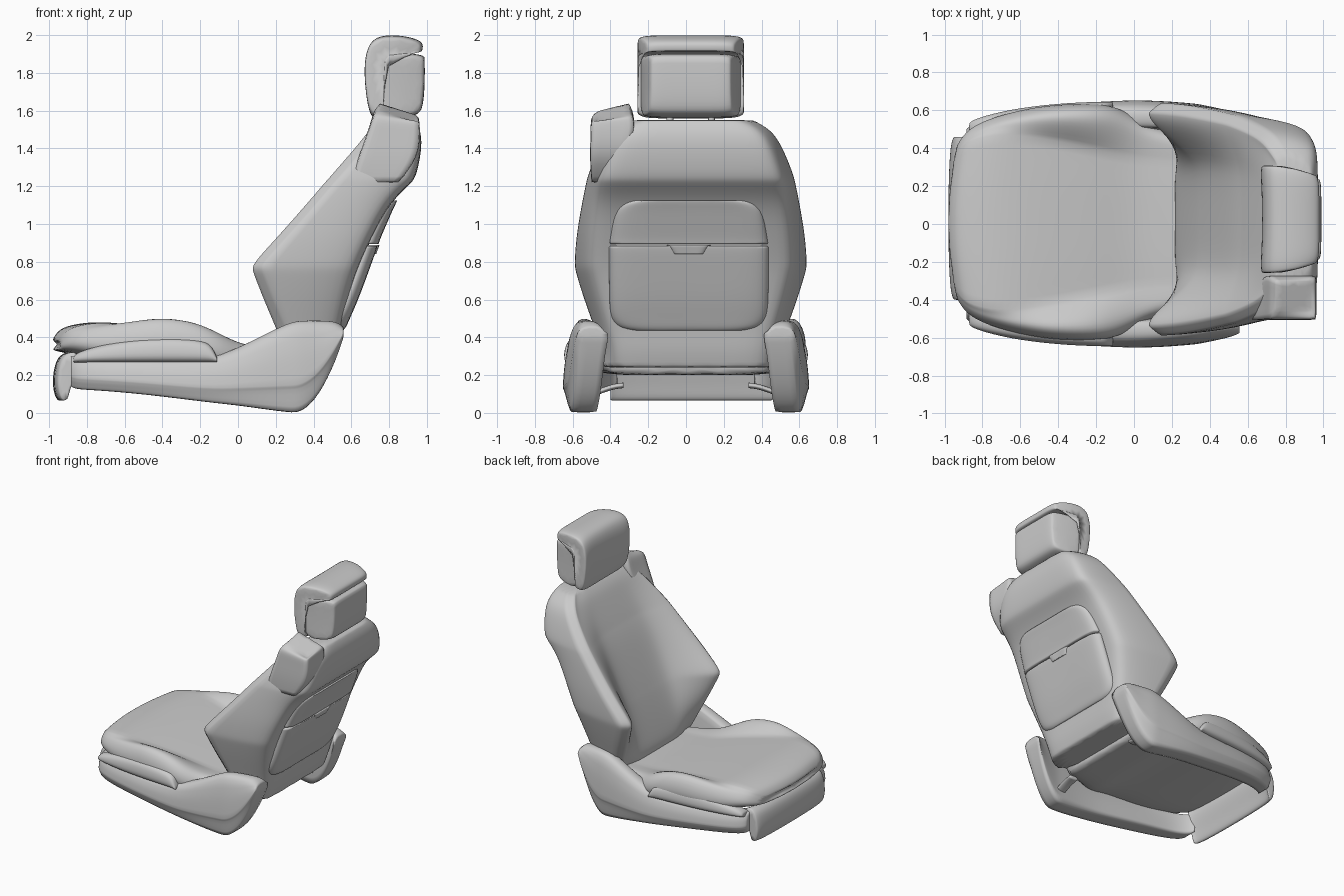
import bpy, bmesh
from mathutils import Vector

YC = 0.025  # the seat's own centre line


def loft(name, rows, rim=0.7, seams=(), level=2, sharp=0.65):
    """Skin closed rings of points, cap both ends and subdivide; seams are creased columns."""
    bm = bmesh.new()
    crease = bm.edges.layers.float.new('crease_edge')
    rings = [[bm.verts.new(p) for p in r] for r in rows]
    n = len(rings[0])
    for a, b in zip(rings, rings[1:]):
        for i in range(n):
            j = (i + 1) % n
            bm.faces.new((a[i], a[j], b[j], b[i]))
        for i in seams:
            bm.edges.get((a[i], b[i]))[crease] = sharp
    for r in (rings[0], rings[-1]):
        bm.faces.new(r)
        for i in range(n):
            bm.edges.get((r[i], r[(i + 1) % n]))[crease] = rim
    bmesh.ops.recalc_face_normals(bm, faces=bm.faces)
    for f in bm.faces:
        f.smooth = True
    me = bpy.data.meshes.new(name)
    bm.to_mesh(me)
    bm.free()
    ob = bpy.data.objects.new(name, me)
    bpy.context.collection.objects.link(ob)
    m = ob.modifiers.new("smooth", 'SUBSURF')
    m.levels = m.render_levels = level
    return ob


def both(half, yc=YC):
    """Half ring (first and last point on y=0) to a full symmetric ring."""
    full = half + [(x, -y, z) for x, y, z in half[-2:0:-1]]
    return [(x, y + yc, z) for x, y, z in full]


# Backrest: z, centre front x, bolster front x, half width, rear x
back = [(.24, .26, .31, .46, .50), (.30, .225, .27, .47, .52), (.36, .21, .235, .48, .535),
        (.45, .235, .20, .51, .55), (.60, .285, .135, .565, .585), (.73, .333, .085, .605, .625),
        (.77, .35, .07, .615, .64), (.82, .37, .105, .615, .66), (.95, .425, .225, .605, .72),
        (1.12, .50, .375, .575, .81), (1.215, .55, .455, .555, .915), (1.24, .565, .478, .55, .935),
        (1.30, .595, .53, .53, .955), (1.42, .66, .635, .48, .975), (1.50, .705, .695, .425, .965),
        (1.55, .755, .75, .33, .94)]
rows = []
for z, xc, xb, w, xr in back:
    half = [(xc, 0), (xc, .38 * w), (xc + .15 * (xb - xc), .55 * w), (xb + .01, .83 * w),
            (xb, .92 * w), (xb + .06, w), ((xb + xr) / 2, .97 * w), (xr - .05, .9 * w),
            (xr, .8 * w), (xr, .4 * w), (xr, 0)]
    rows.append(both([(x, y, z) for x, y in half]))
loft("backrest", rows, rim=.5, seams=(4, 5, 15, 16))


# Rear pocket and upper panel: z, half width, rear x
def rear_panel(name, data):
    rows = []
    for z, h, x in data:
        rows.append(both([(x, 0, z), (x + .003, .5 * h, z), (x, .88 * h, z), (x - .035, h, z),
                          (x - .1, h, z), (x - .1, 0, z)], .015))
    loft(name, rows, rim=.85)


rear_panel("rear_pocket", [(.437, .33, .555), (.452, .385, .57), (.50, .42, .59), (.60, .425, .635),
                           (.75, .427, .69), (.86, .427, .73), (.884, .427, .735)])
rear_panel("rear_upper_panel", [(.894, .425, .742), (.92, .422, .75), (1.0, .41, .785),
                                (1.07, .395, .815), (1.11, .36, .835), (1.125, .31, .84)])
rear_panel("pocket_pull", [(.842, .09, .73), (.85, .095, .733), (.89, .12, .747)])

# Cushion: x, centre z, bolster z, half width, bottom z, bolster seam y
seat = [(-.985, .385, .375, .40, .335, .33), (-.96, .435, .41, .47, .325, .40),
        (-.90, .465, .435, .525, .315, .44), (-.75, .487, .455, .575, .27, .47),
        (-.55, .466, .49, .615, .25, .455), (-.40, .44, .52, .635, .24, .43),
        (-.22, .405, .495, .638, .24, .39), (-.10, .375, .43, .625, .23, .36),
        (.0, .355, .375, .57, .2, .34), (.10, .345, .35, .51, .2, .33), (.30, .34, .34, .46, .2, .32)]
rows = []
for x, zc, zb, w, zl, ys in seat:
    half = [(0, zc), (.5 * ys, zc), (ys, zc - .004), (.5 * ys + .47 * w, .25 * zc + .75 * zb),
            (.92 * w, zb), (w, .55 * zb + .45 * zl), (w - .03, zl), (.2, zl), (0, zl)]
    bow = max(0, (-x - .6) / .38) * .07
    rows.append(both([(x + bow * (y / .5) ** 2, y, z) for y, z in half], .01))
loft("seat_cushion", rows, rim=.4, seams=(2, 14))

# Front valance under the cushion nose
prof = [(-.87, .335), (-.95, .31), (-.975, .24), (-.985, .15), (-.965, .065), (-.93, .06),
        (-.915, .14), (-.88, .24)]
rows = []
for y, dx in ((-.43, .03), (-.40, .012), (-.2, 0), (.2, 0), (.40, .012), (.43, .03)):
    rows.append([(x + dx, y + .03, z) for x, z in prof])
loft("front_valance", rows)

# Side trims: x, top z, bottom z, outer y
trim = [(-.885, .30, .14, .50), (-.86, .30, .125, .53), (-.75, .295, .12, .58), (-.5, .29, .10, .625),
        (-.15, .285, .055, .648), (0, .345, .04, .654), (.15, .42, .018, .65), (.27, .48, .003, .64),
        (.335, .49, 0, .635), (.43, .49, .09, .615), (.52, .487, .28, .595), (.558, .455, .40, .575)]
# Bolster side pads: x, top z, outer y
pad = [(-.87, .30, .535), (-.84, .33, .56), (-.65, .38, .61), (-.4, .405, .64), (-.2, .39, .648),
       (-.14, .365, .648), (-.11, .29, .645)]
for s, side in ((1, "left"), (-1, "right")):
    rows = []
    for x, t, b, o in trim:
        k = b + .28 * (t - b)
        i = o - .165 if x > -.6 else o - .14
        r = [(i, b), (o - .03, b), (o - .008, k - .012), (o, k + .008), (o - .006, (k + t) / 2),
             (o - .025, t - .15 * (t - b)), (o - .05, t), (o - .12, t), (o - .14, t - .02),
             (i, b + .45 * (t - b))]
        rows.append([(x, s * y, z) for y, z in r])
    loft(side + "_side_trim", rows, seams=(0, 1, 2, 3, 5, 8))
    rows = []
    for x, t, o in pad:
        r = [(o - .1, .265), (o, .265), (o - .002, .5 * t + .14), (o - .02, t), (o - .1, t)]
        rows.append([(x, s * y, z) for y, z in r])
    loft(side + "_bolster_pad", rows)
    # Curved bracket below the pan
    rows = []
    for y, z in ((.33, .15), (.38, .145), (.44, .125), (.50, .10)):
        rows.append([(.25, s * y, z - .02), (.34, s * y, z - .02), (.34, s * y, z + .012), (.25, s * y, z + .012)])
    loft(side + "_under_bracket", rows)
    # Headrest post
    bpy.ops.mesh.primitive_cylinder_add(vertices=20, radius=.018, depth=.2,
                                        location=(.83, YC + s * .11, 1.55))
    bpy.context.object.name = side + "_headrest_post"

# Headrest: soft front and top wrapping a rear block
hood = [(.665, 1.72), (.66, 1.86), (.685, 1.96), (.75, 2.0), (.87, 2.0), (.96, 1.975), (.982, 1.95),
        (.975, 1.915), (.90, 1.91), (.80, 1.90), (.775, 1.87), (.765, 1.75), (.77, 1.57), (.72, 1.55),
        (.685, 1.59)]
block = [(.74, 1.57), (.74, 1.75), (.74, 1.87), (.79, 1.895), (.95, 1.905), (.988, 1.885), (.99, 1.75),
         (.98, 1.61), (.95, 1.575), (.85, 1.56)]


def headrest(name, prof, width, seams, ends):
    c = sum((Vector(p) for p in prof), Vector((0, 0))) / len(prof)
    rows = []
    steps = [(t, k) for t, k in zip((1, .93, .75, .35), ends)]
    for t, k in [(-t, k) for t, k in steps] + steps[::-1]:
        ring = []
        for p in prof:
            q = Vector(p)
            q = Vector((q.x + (c.x - q.x) * (1 - k), q.y + (c.y - q.y) * (1 - k)))
            hollow = .015 * (1 - t * t) if p[0] < .7 else 0
            ring.append((q.x + hollow, YC + t * width * (1.03 - 3.2 * max(0, q.x - .72) ** 2), q.y))
        rows.append(ring)
    loft(name, rows, rim=.3, seams=seams, sharp=.8)


headrest("headrest_hood", hood, .278, (7, 9, 10, 12), (.9, .96, 1, 1))
headrest("headrest_rear_block", block, .262, (2, 3, 5), (.9, .97, 1, 1))

# Belt guide on one shoulder: z, x range, y range, drop to the rear, drop to the outside
rows = []
for z, x0, x1, y0, y1, dx, dy in ((1.22, .60, .85, -.50, -.38, 0, 0), (1.35, .635, .955, -.51, -.33, 0, 0),
                                  (1.48, .685, .965, -.505, -.27, 0, 0), (1.57, .71, .96, -.505, -.275, .02, .01),
                                  (1.61, .725, .955, -.49, -.285, .04, .025),
                                  (1.64, .75, .935, -.46, -.30, .06, .04)):
    xm, ym = (x0 + x1) / 2, (y0 + y1) / 2
    ring = [(x0, y0), (xm, y0), (x1, y0), (x1, ym), (x1, y1), (xm, y1), (x0, y1), (x0, ym)]
    rows.append([(x, y, z - dx * (x - x0) / (x1 - x0) - dy * (y1 - y) / (y1 - y0)) for x, y in ring])
loft("belt_guide", rows, rim=.6, seams=(0, 2, 4, 6), sharp=.5)
